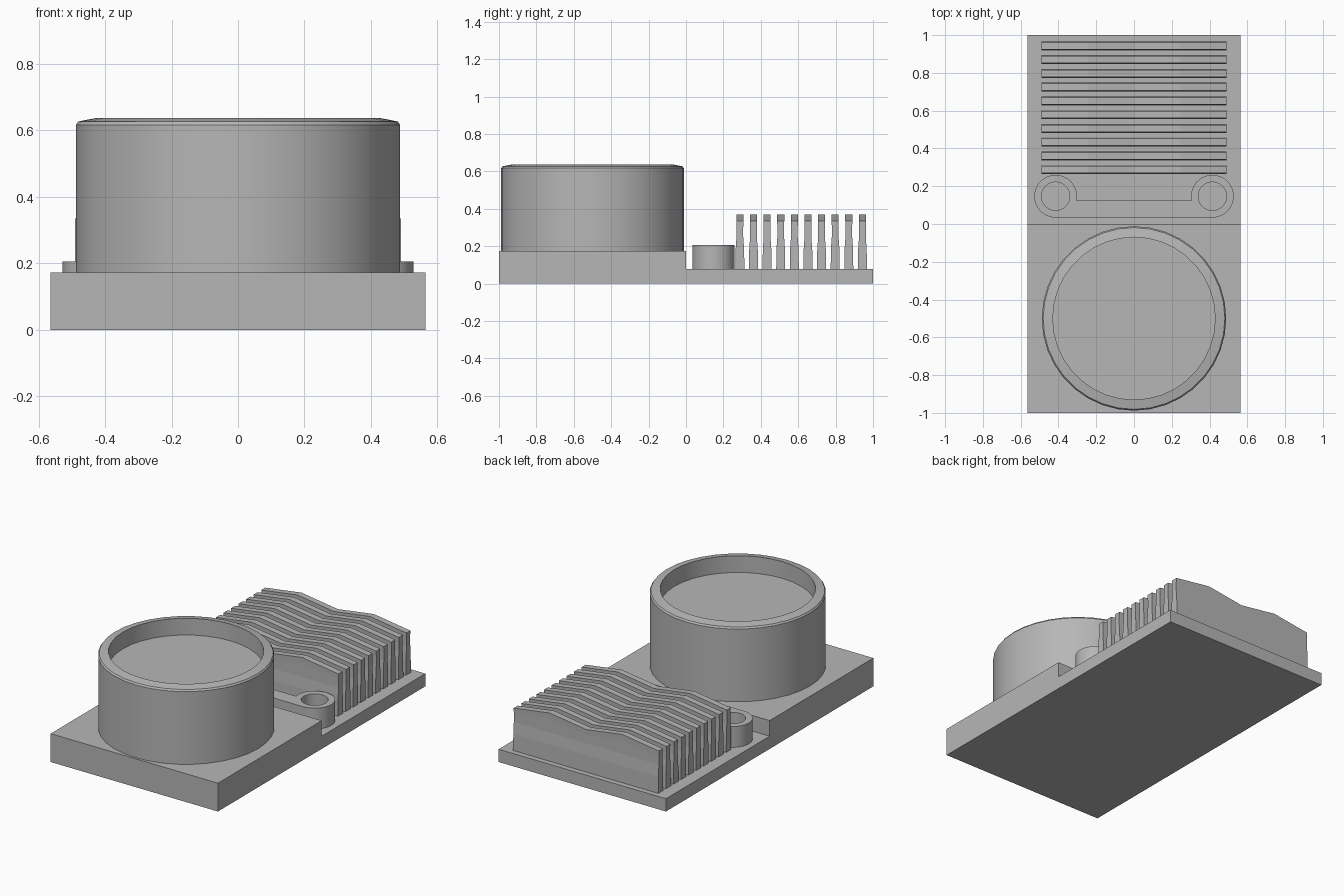
import bpy, bmesh
from math import sin, cos, radians, tau

cube = bpy.data.objects.get("Cube")
if cube:
    bpy.data.objects.remove(cube, do_unlink=True)

grey = bpy.data.materials.new("plain_grey")
grey.use_nodes = True
COLOUR = (0.47, 0.47, 0.47, 1)
grey.diffuse_color = COLOUR
grey.node_tree.nodes["Principled BSDF"].inputs["Base Color"].default_value = COLOUR


def add_object(name, data):
    obj = bpy.data.objects.new(name, data)
    bpy.context.collection.objects.link(obj)
    data.materials.append(grey)
    bpy.ops.object.select_all(action='DESELECT')
    obj.select_set(True)
    bpy.context.view_layer.objects.active = obj
    return obj


def finish(name, bm, smooth=False):
    bmesh.ops.remove_doubles(bm, verts=bm.verts, dist=0.0001)
    bmesh.ops.recalc_face_normals(bm, faces=bm.faces)
    mesh = bpy.data.meshes.new(name)
    bm.to_mesh(mesh)
    bm.free()
    obj = add_object(name, mesh)
    if smooth:
        bpy.ops.object.shade_smooth_by_angle(angle=radians(25))
    return obj


def loft(bm, rings):
    """Skin matching closed rings and cap both ends."""
    loops = [[bm.verts.new(p) for p in ring] for ring in rings]
    n = len(loops[0])
    for a, b in zip(loops, loops[1:]):
        for i in range(n):
            j = (i + 1) % n
            bm.faces.new((a[i], a[j], b[j], b[i]))
    bm.faces.new(loops[0])
    bm.faces.new(loops[-1])


# Stepped base: side profile swept across the width
BASE_TOP, STEP_TOP = 0.078, 0.173
profile = [(-1, 0), (1, 0), (1, BASE_TOP), (0, BASE_TOP), (0, STEP_TOP), (-1, STEP_TOP)]
bm = bmesh.new()
loft(bm, [[(x, y, z) for y, z in profile] for x in (-0.565, 0.565)])
finish("stepped_base", bm)

# Round cup with a sloped rim and a recessed floor
SEGMENTS = 36
cup = [(0.488, STEP_TOP), (0.488, 0.617), (0.481, 0.627), (0.43, 0.637), (0.43, 0.535)]
bm = bmesh.new()
loft(bm, [[(r * cos(tau * i / SEGMENTS), -0.5 + r * sin(tau * i / SEGMENTS), z)
           for i in range(SEGMENTS)] for r, z in cup])
finish("round_cup", bm, smooth=True)

# Row of cooling fins: waisted section, wavy top edge
section = [(0.024, BASE_TOP), (0.023, 0.18), (0.018, 0.25), (0.018, 0.0), (0.019, 0.035)]
crest = [(-0.49, 0.335), (-0.245, 0.37), (0, 0.335), (0.245, 0.37), (0.49, 0.335)]
for k in range(10):
    y = 0.288 + k * 0.0728
    bm = bmesh.new()
    rings = []
    for x, top in crest:
        side = [(h, z) for h, z in section[:3]] + [(0.018, top - 0.035), (0.019, top)]
        rings.append([(x, y + h, z) for h, z in side]
                     + [(x, y - h, z) for h, z in reversed(side)])
    loft(bm, rings)
    finish(f"fin_{k + 1}", bm)

# Link bar with a ringed boss at each end, drawn as an outline with two holes
CX, CY, OUTER, HOLE, LINK_TOP = 0.415, 0.147, 0.113, 0.075, 0.205
arc = [radians(-90 + 281 * i / 26) for i in range(27)]
right = [(CX + OUTER * cos(a), CY + OUTER * sin(a)) for a in arc]
outline = right + [(-x, y) for x, y in reversed(right)]
holes = [[(s * CX + HOLE * cos(tau * i / 32), CY + HOLE * sin(tau * i / 32))
          for i in range(32)] for s in (-1, 1)]
curve = bpy.data.curves.new("link_bar", 'CURVE')
curve.dimensions = '2D'
curve.fill_mode = 'BOTH'
curve.extrude = (LINK_TOP - BASE_TOP) / 2
for points in [outline] + holes:
    spline = curve.splines.new('POLY')
    spline.points.add(len(points) - 1)
    for point, (x, y) in zip(spline.points, points):
        point.co = (x, y, 0, 1)
    spline.use_cyclic_u = True
link = add_object("link_bar", curve)
link.location.z = (LINK_TOP + BASE_TOP) / 2
bpy.ops.object.convert(target='MESH')
link = bpy.context.view_layer.objects.active
bm = bmesh.new()
bm.from_mesh(link.data)
bmesh.ops.remove_doubles(bm, verts=bm.verts, dist=0.0001)
bmesh.ops.recalc_face_normals(bm, faces=bm.faces)
bm.to_mesh(link.data)
bm.free()
bpy.ops.object.shade_smooth_by_angle(angle=radians(25))
